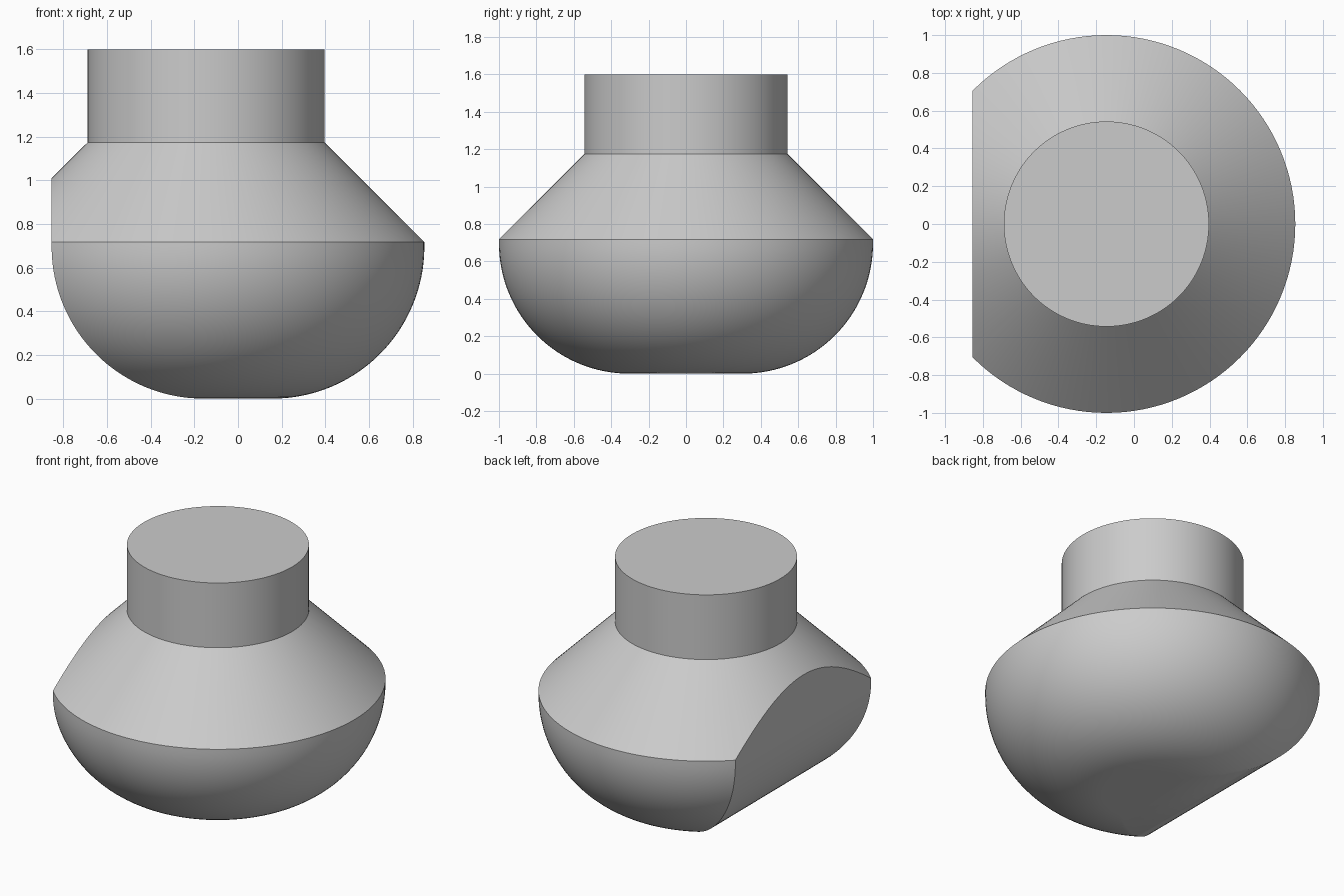
import bpy, bmesh, math

cube = bpy.data.objects.get("Cube")
if cube:
    bpy.data.objects.remove(cube, do_unlink=True)

AXIS_X = -0.146          # axis of the turned body
R, NECK_R = 1.0, 0.543   # rim and neck radii
RIM_Z, NECK_Z, TOP_Z = 0.718, 1.174, 1.6
FLAT = 0.708             # distance from the axis to the flat side
FILLET = 0.696           # rounding of the bottom edge
SEGMENTS, ARC_STEPS = 128, 32

grey = bpy.data.materials.new("Plain grey")
grey.use_nodes = True
colour = (0.6, 0.6, 0.6, 1)
grey.diffuse_color = colour
grey.node_tree.nodes["Principled BSDF"].inputs["Base Color"].default_value = colour


def make_object(name, bm):
    bmesh.ops.recalc_face_normals(bm, faces=bm.faces)
    mesh = bpy.data.meshes.new(name)
    bm.to_mesh(mesh)
    bm.free()
    mesh.materials.append(grey)
    obj = bpy.data.objects.new(name, mesh)
    bpy.context.collection.objects.link(obj)
    obj.location.x = AXIS_X
    return obj


def rounded_side(reach):
    """Quarter arc from the bottom up to a wall at the given reach."""
    angles = [math.pi / 2 * i / ARC_STEPS for i in range(ARC_STEPS + 1)]
    return [(reach - FILLET + FILLET * math.sin(a), FILLET - FILLET * math.cos(a))
            for a in angles]


# Turned body: rounded bowl, sloping shoulder and straight neck
profile = [(0, 0)] + rounded_side(R) + [(R, RIM_Z), (NECK_R, NECK_Z), (NECK_R, TOP_Z), (0, TOP_Z)]
bm = bmesh.new()
verts = [bm.verts.new((r, 0, z)) for r, z in profile]
edges = [bm.edges.new(pair) for pair in zip(verts, verts[1:])]
bmesh.ops.spin(bm, geom=verts + edges, cent=(0, 0, 0), axis=(0, 0, 1),
               angle=math.tau, steps=SEGMENTS)
bmesh.ops.remove_doubles(bm, verts=bm.verts, dist=1e-5)
bmesh.ops.dissolve_limit(bm, angle_limit=0.001, verts=bm.verts, edges=bm.edges)
body = make_object("vessel_body", bm)

# Prism whose side wall and rounded lower edge shape the flat side
outline = [(-x, z) for x, z in rounded_side(FLAT)]
outline = [(outline[0][0], -0.2)] + outline + [(-FLAT, 2), (1.5, 2), (1.5, -0.2)]
bm = bmesh.new()
face = bm.faces.new([bm.verts.new((x, -1.5, z)) for x, z in outline])
extruded = bmesh.ops.extrude_face_region(bm, geom=[face])["geom"]
bmesh.ops.translate(bm, vec=(0, 3, 0),
                    verts=[v for v in extruded if isinstance(v, bmesh.types.BMVert)])
cutter = make_object("flat_side_cutter", bm)

bpy.context.view_layer.objects.active = body
for obj in bpy.context.selected_objects:
    obj.select_set(False)
body.select_set(True)
cut = body.modifiers.new("Flat side", "BOOLEAN")
cut.operation, cut.solver, cut.object = "INTERSECT", "EXACT", cutter
bpy.ops.object.modifier_apply(modifier=cut.name)
bpy.data.objects.remove(cutter, do_unlink=True)

bpy.ops.object.shade_smooth_by_angle(angle=math.radians(25))
